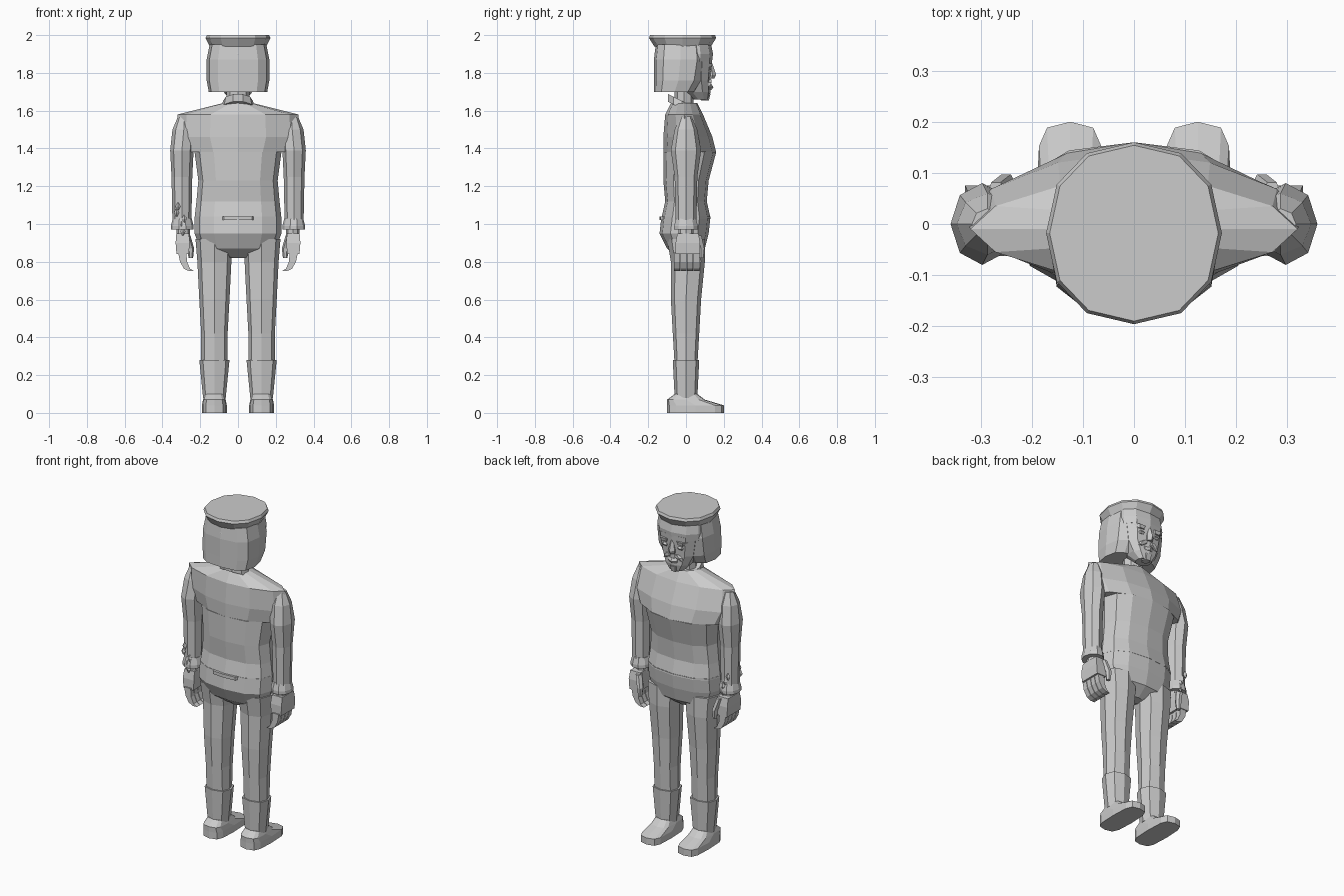
import bpy
import bmesh
import random
from math import sin, cos, pi, copysign

cube = bpy.data.objects.get("Cube")
if cube:
    bpy.data.objects.remove(cube)

grey = bpy.data.materials.new("plain_grey")
grey.use_nodes = True
tone = (.6, .6, .6, 1)
grey.diffuse_color = tone
grey.node_tree.nodes["Principled BSDF"].inputs["Base Color"].default_value = tone


def power(value, exponent):
    return copysign(abs(value) ** exponent, value)


def ring_points(sides, turn, pinch, z, half_width, half_depth, shift_y=0, shift_x=0):
    """Superellipse section: pinch below one is boxy, above one is pointed."""
    for i in range(sides):
        angle = 2 * pi * (i + turn) / sides
        yield (shift_x + half_width * power(cos(angle), pinch),
               shift_y + half_depth * power(sin(angle), pinch), z)


def loft(name, *rings, x=0, y=0, sides=8, side=1, turn=0, pinch=1, tilt=0):
    """Skin a stack of rings; tilt slopes them along y, side mirrors them in x."""
    bm = bmesh.new()
    rows = []
    for ring in rings:
        points = ring_points(sides, turn, pinch, *ring)
        rows.append([bm.verts.new((side * (x + px), y + py, pz + tilt * py))
                     for px, py, pz in points])
    for low, high in zip(rows, rows[1:]):
        for i in range(sides):
            j = (i + 1) % sides
            bm.faces.new((low[i], low[j], high[j], high[i]))
    bm.faces.new(rows[0])
    bm.faces.new(rows[-1])
    bmesh.ops.recalc_face_normals(bm, faces=bm.faces)
    mesh = bpy.data.meshes.new(name)
    bm.to_mesh(mesh)
    bm.free()
    mesh.materials.append(grey)
    bpy.context.collection.objects.link(bpy.data.objects.new(name, mesh))


def build_trunk():
    loft("jacket_body", (1.03, .23, .13), (1.12, .22, .11), (1.23, .21, .12),
         (1.38, .23, .14, .02), sides=12, pinch=.85)
    # The chest widens into pointed shoulders
    loft("jacket_chest", (1.38, .29, .14, .02), (1.46, .33, .13, .01),
         (1.58, .32, .1, -.01), (1.64, .08, .07, -.01), sides=12, pinch=1.15)
    loft("jacket_hem", (1.02, .09, .03), (1.04, .09, .03), y=-.11, pinch=.6)
    loft("collar", (1.61, .09, .08), (1.65, .08, .08), y=-.02, sides=10, tilt=-.5)
    loft("neck", (1.6, .06, .05), (1.7, .06, .05), y=-.01)
    loft("hips", (.82, .04, .04), (.87, .2, .1), (.95, .23, .13, -.01),
         (1.04, .23, .13), sides=12, pinch=.85)


def build_leg(word, side):
    loft(word + "_leg", (.25, .07, .06), (.42, .07, .07), (.6, .08, .08),
         (.8, .09, .09, .01), (.92, .1, .1), x=.125, side=side, pinch=.8)
    loft(word + "_boot_shaft", (.08, .06, .06), (.28, .08, .07),
         x=.125, side=side, pinch=.8)
    loft(word + "_shoe", (0, .066, .15, .05), (.04, .066, .15, .05),
         (.07, .06, .1), (.1, .05, .06),
         x=.125, sides=12, side=side, pinch=.55)


def build_arm(word, side):
    loft(word + "_sleeve", (1, .05, .055), (1.25, .055, .06), (1.39, .062, .08),
         (1.5, .06, .06, 0, -.01), (1.57, .03, .03, 0, -.01), x=.297, side=side)
    loft(word + "_cuff", (.97, .06, .066), (.99, .06, .066), (1.03, .05, .055),
         x=.295, side=side, sides=10)
    loft(word + "_wrist", (.93, .035, .04), (1, .035, .04), x=.29, side=side)
    loft(word + "_palm", (.84, .035, .07), (.9, .04, .07), (.95, .036, .06),
         x=.293, y=.01, sides=4, turn=.5, side=side, pinch=.2)
    # Fingers curl inward along a quarter circle
    for n in range(4):
        curl = [(.85 - .1 * sin(a), .024 - .006 * a, .017, 0, .05 * cos(a))
                for a in (0, pi / 6, pi / 3, pi / 2)]
        loft(word + "_finger_" + str(n + 1), *curl, x=.245, y=.034 * n - .047,
             sides=4, turn=.5, side=side, pinch=.3)
    loft(word + "_thumb", (.82, .012, .013, .02), (.87, .018, .02, .02),
         (.94, .018, .025, 0, .02), x=.25, y=.06, sides=6, side=side)


def build_wrist_trim():
    # Frayed scraps along one forearm
    random.seed(4)
    for n in range(9):
        z = .96 + n / 60
        loft("wrist_trim_" + str(n + 1), (z - .02, .004, .004), (z, .014, .01),
             (z + .02, .004, .004), x=random.uniform(.28, .33),
             y=copysign(.055, n % 2 - .5), sides=4, side=-1)


def build_head():
    loft("hair", (1.7, .155, .11, -.06), (1.76, .166, .13, -.04),
         (1.87, .166, .14, -.03), (1.95, .15, .13, -.03), sides=12, pinch=.65)
    loft("brow_band", (1.86, .15, .15), (1.9, .155, .155), (1.95, .148, .145),
         y=-.012, sides=12, pinch=.8)
    # Face narrows toward a jaw that hangs forward
    loft("face", (1.66, .045, .04, .08), (1.7, .08, .07, .06), (1.76, .11, .08, .05),
         (1.88, .13, .09, .05), sides=10, turn=.5, pinch=.8)
    loft("chin", (1.655, .025, .025), (1.69, .035, .035), y=.1, sides=6)
    loft("nose", (1.77, .02, .03), (1.79, .024, .04), (1.85, .01, .02),
         y=.12, sides=6, turn=.5)
    loft("lips", (1.71, .03, .02), (1.725, .036, .03), (1.74, .03, .02),
         y=.115, sides=6, turn=.5)


def build_face_half(word, side):
    loft(word + "_eyebrow", (1.83, .03, .03), (1.85, .04, .035),
         x=.055, y=.11, sides=6, side=side)
    loft(word + "_eye", (1.8, .02, .02), (1.81, .024, .03), (1.82, .02, .02),
         x=.05, y=.11, sides=6, side=side)
    loft(word + "_moustache", (1.73, .012, .02, 0, .02), (1.75, .03, .03),
         (1.765, .016, .03, 0, -.01), x=.035, y=.11, sides=6, side=side)


build_trunk()
build_head()
build_wrist_trim()
for word, side in (("left", 1), ("right", -1)):
    build_leg(word, side)
    build_arm(word, side)
    build_face_half(word, side)

# Flat flared cap
loft("cap", (1.94, .15, .15), (1.985, .172, .178), (2, .165, .172),
     y=-.018, sides=12, pinch=.9)
